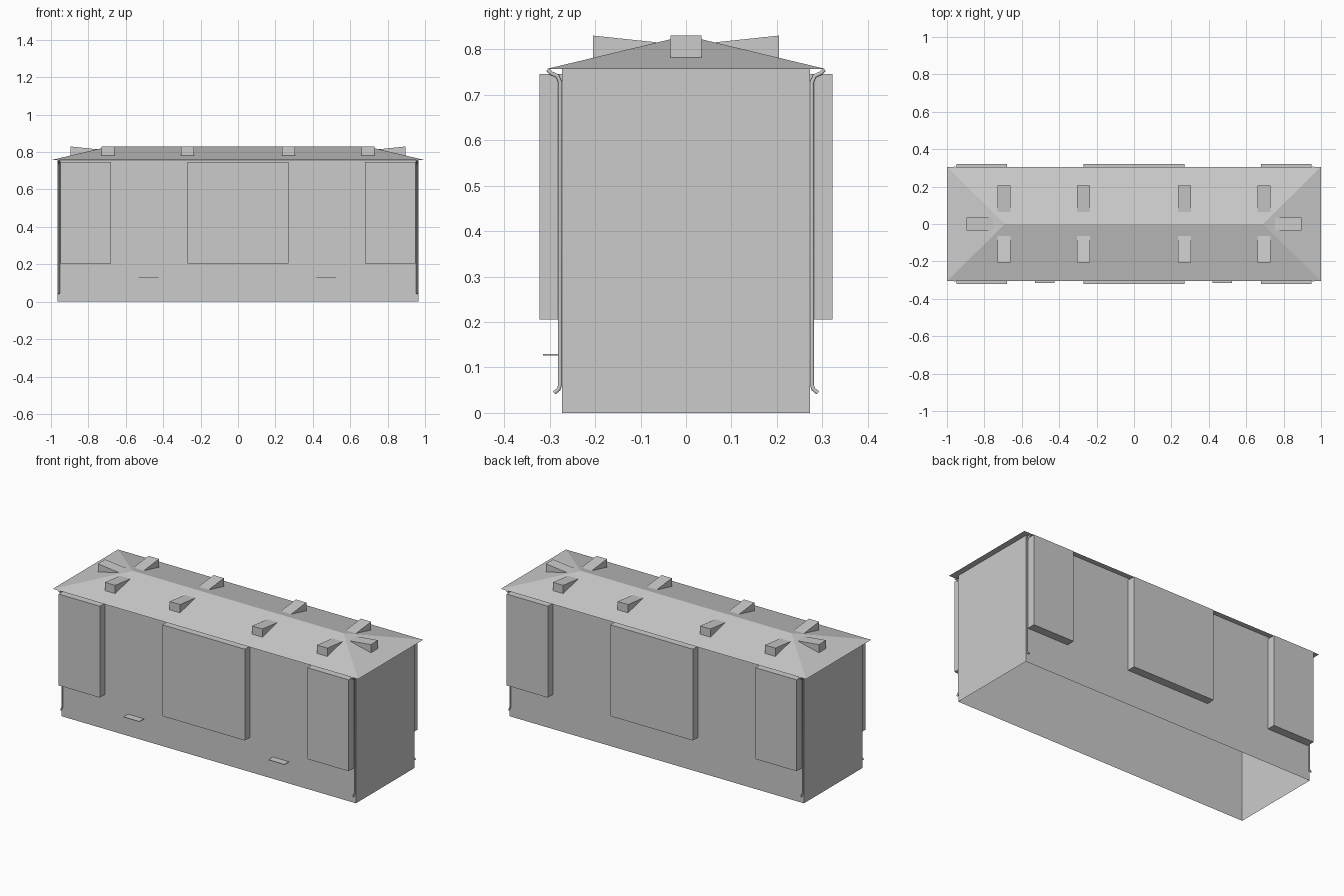
import bpy
import bmesh
from math import pi
from mathutils import Matrix, Vector

cube = bpy.data.objects.get("Cube")
if cube:
    bpy.data.objects.remove(cube, do_unlink=True)

grey = bpy.data.materials.new("plain grey")
grey.use_nodes = True
grey.diffuse_color = (0.6, 0.6, 0.6, 1)
grey.node_tree.nodes["Principled BSDF"].inputs["Base Color"].default_value = (0.6, 0.6, 0.6, 1)

HALF_X, HALF_Y, EAVES, RIDGE = 0.964, 0.273, 0.757, 0.83
ROOF_X, ROOF_Y, RIDGE_X = 1.0, 0.305, 0.69


def finish(bm, name):
    bmesh.ops.recalc_face_normals(bm, faces=bm.faces)
    mesh = bpy.data.meshes.new(name)
    bm.to_mesh(mesh)
    bm.free()
    mesh.materials.append(grey)
    obj = bpy.data.objects.new(name, mesh)
    bpy.context.collection.objects.link(obj)
    return obj


def box_mesh(low, high):
    low, high = Vector(low), Vector(high)
    bm = bmesh.new()
    bmesh.ops.create_cube(bm, size=1)
    for v in bm.verts:
        v.co = (low + high) / 2 + v.co * (high - low)
    return bm


def wedge(name, angle, offset):
    """Triangular roof vent, rising outward along +x before it is turned."""
    bm = bmesh.new()
    profile = [(0.205, 0.78), (0.205, RIDGE), (0.063, 0.815)]
    face = bm.faces.new([bm.verts.new((r, -0.034, z)) for r, z in profile])
    side = bmesh.ops.extrude_face_region(bm, geom=[face])["geom"]
    bmesh.ops.translate(bm, vec=(0, 0.068, 0),
                        verts=[g for g in side if isinstance(g, bmesh.types.BMVert)])
    bm.transform(Matrix.Translation((offset, 0, 0)) @ Matrix.Rotation(angle, 4, "Z"))
    finish(bm, name)


# Walls: a shell open underneath and closed above by the roof
bm = box_mesh((-HALF_X, -HALF_Y, 0), (HALF_X, HALF_Y, EAVES))
bm.normal_update()
caps = [f for f in bm.faces if abs(f.normal.z) > 0.9]
bmesh.ops.delete(bm, geom=caps, context="FACES_ONLY")
finish(bm, "walls")

# Hipped roof with flat soffit
bm = bmesh.new()
eave = [bm.verts.new((x * ROOF_X, y * ROOF_Y, EAVES))
        for x, y in ((-1, -1), (1, -1), (1, 1), (-1, 1))]
left, right = (bm.verts.new((s * RIDGE_X, 0, RIDGE)) for s in (1, -1))
for loop in (eave, (eave[0], eave[1], left, right), (eave[1], eave[2], left),
             (eave[2], eave[3], right, left), (eave[3], eave[0], right)):
    bm.faces.new(loop)
finish(bm, "roof")

# Projecting bays on both long sides
for label, s in (("front", -1), ("back", 1)):
    for place, x0, x1 in (("right", -0.95, -0.68), ("middle", -0.27, 0.27), ("left", 0.68, 0.95)):
        y0, y1 = sorted((s * HALF_Y, s * 0.322))
        finish(box_mesh((x0, y0, 0.205), (x1, y1, 0.746)), f"{label}_{place}_bay")

# Thin ledges low on the front
for place, x in (("right", -0.478), ("left", 0.472)):
    finish(box_mesh((x - 0.052, -0.315, 0.126), (x + 0.052, -HALF_Y, 0.129)), f"{place}_ledge")

# Roof vents along the slopes and on the hipped ends
for x in (-0.695, -0.27, 0.27, 0.695):
    wedge("front_roof_vent", -pi / 2, x)
    wedge("back_roof_vent", pi / 2, x)
wedge("left_roof_vent", 0, RIDGE_X)
wedge("right_roof_vent", pi, -RIDGE_X)

# Downpipes at the four corners
path = [(0.304, 0.755), (0.298, 0.748), (0.283, 0.741), (0.277, 0.728),
        (0.277, 0.062), (0.28, 0.052), (0.29, 0.044)]
for sx in (-1, 1):
    for sy in (-1, 1):
        curve = bpy.data.curves.new("downpipe_path", "CURVE")
        curve.dimensions = "3D"
        curve.bevel_depth = 0.005
        curve.bevel_resolution = 1
        curve.use_fill_caps = True
        spline = curve.splines.new("POLY")
        spline.points.add(len(path) - 1)
        for point, (y, z) in zip(spline.points, path):
            point.co = (sx * 0.958, sy * y, z, 1)
        curve.materials.append(grey)
        pipe = bpy.data.objects.new(
            f"{'back' if sy > 0 else 'front'}_{'left' if sx > 0 else 'right'}_downpipe", curve)
        bpy.context.collection.objects.link(pipe)
